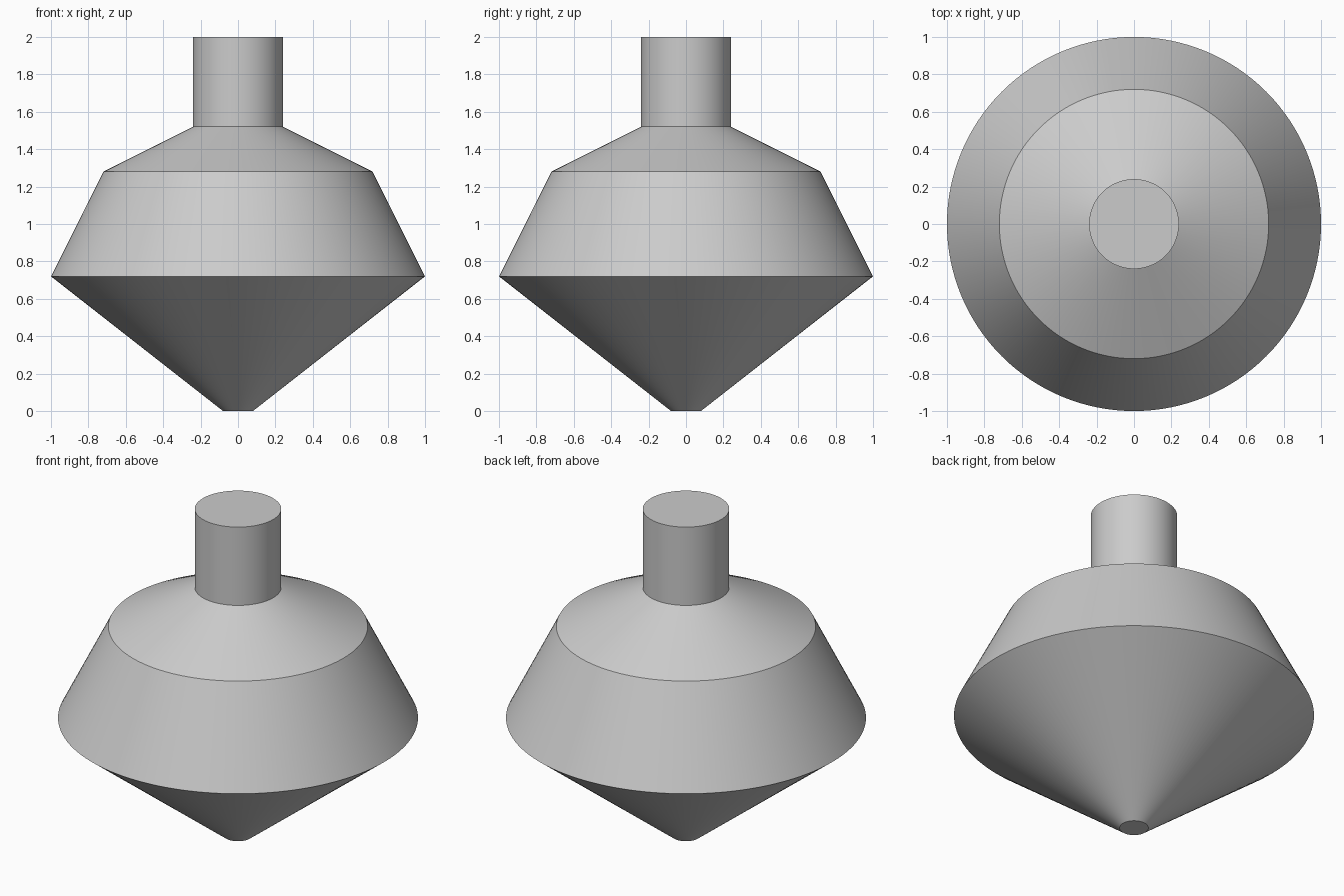
import bpy
import bmesh
from math import cos, sin, tau, radians

cube = bpy.data.objects.get("Cube")
if cube:
    bpy.data.objects.remove(cube, do_unlink=True)

grey = bpy.data.materials.new("plain grey")
grey.use_nodes = True
colour = (0.6, 0.6, 0.6, 1)
grey.diffuse_color = colour
grey.node_tree.nodes["Principled BSDF"].inputs["Base Color"].default_value = colour

SEGMENTS = 128


def turned_solid(name, profile):
    """Spin (radius, height) points around z and cap both ends."""
    bm = bmesh.new()
    angles = [tau * i / SEGMENTS for i in range(SEGMENTS)]
    rings = [[bm.verts.new((r * cos(a), r * sin(a), z)) for a in angles]
             for r, z in profile]
    for low, high in zip(rings, rings[1:]):
        for i in range(SEGMENTS):
            j = (i + 1) % SEGMENTS
            bm.faces.new((low[i], low[j], high[j], high[i]))
    bm.faces.new(rings[0][::-1])
    bm.faces.new(rings[-1])
    mesh = bpy.data.meshes.new(name)
    bm.to_mesh(mesh)
    bm.free()
    mesh.materials.append(grey)
    obj = bpy.data.objects.new(name, mesh)
    bpy.context.collection.objects.link(obj)
    bpy.ops.object.select_all(action="DESELECT")
    obj.select_set(True)
    bpy.context.view_layer.objects.active = obj
    bpy.ops.object.shade_smooth_by_angle(angle=radians(20))
    return obj


# Tip, lower cone, upper body, shoulder and stem in one turned piece
turned_solid("spinning_top", [
    (0.08, 0),
    (1, 0.72),
    (0.72, 1.28),
    (0.24, 1.52),
    (0.24, 2),
])
